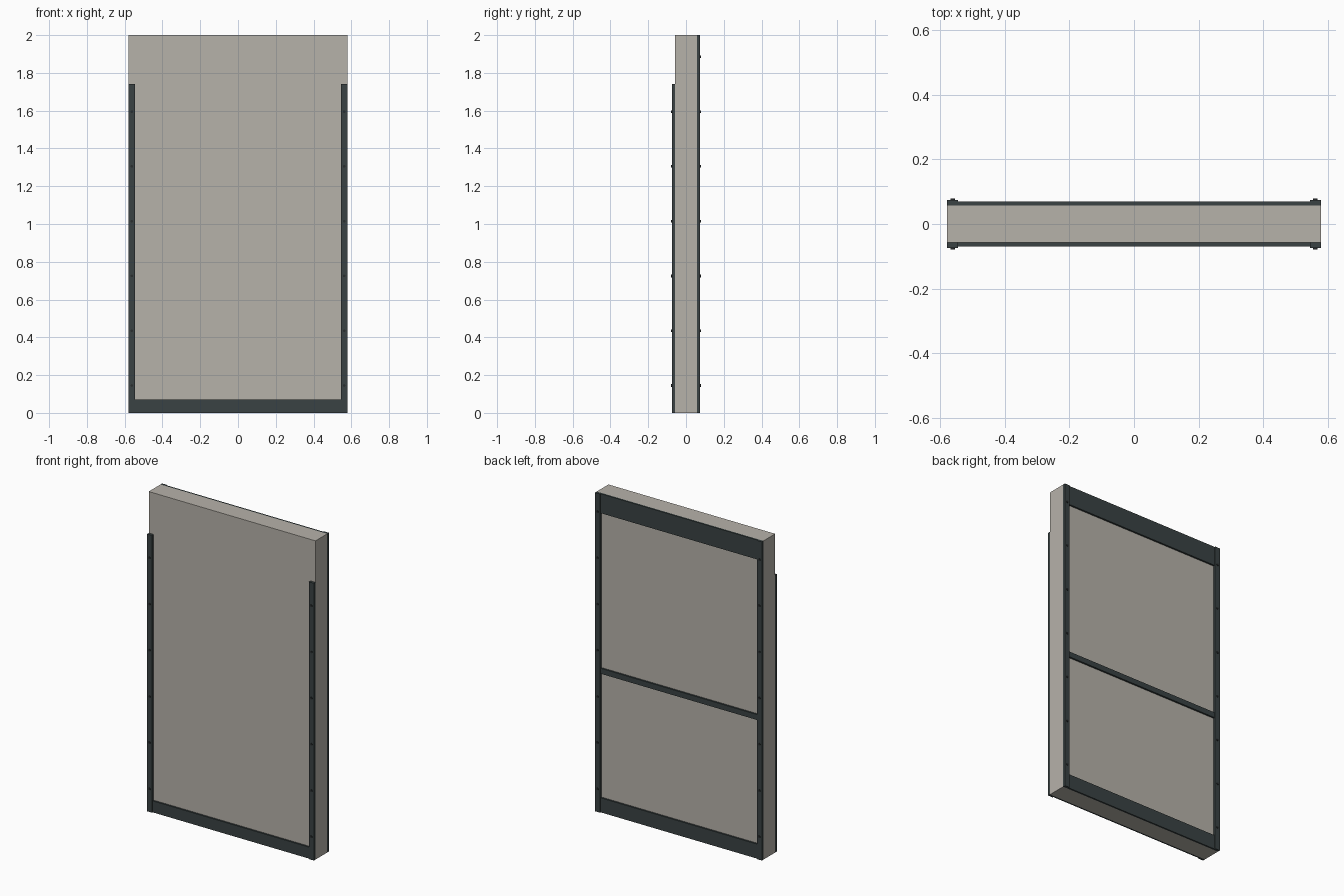
import bpy
import bmesh
from mathutils import Matrix

cube = bpy.data.objects.get("Cube")
if cube:
    bpy.data.objects.remove(cube, do_unlink=True)

HALF_W, HEIGHT = 0.579, 2.0
PANEL_Y, RAIL_Y, STRIP_Y, RIVET_Y = 0.058, 0.069, 0.075, 0.079
STRIP_W = 0.034
FRONT, BACK = -1, 1


def material(name, rgb):
    mat = bpy.data.materials.new(name)
    mat.use_nodes = True
    mat.diffuse_color = (*rgb, 1)
    mat.node_tree.nodes["Principled BSDF"].inputs["Base Color"].default_value = (*rgb, 1)
    return mat


stone = material("warm grey panel", (0.47, 0.445, 0.40))
steel = material("dark slate frame", (0.042, 0.055, 0.056))
bolt = material("dark bolt", (0.022, 0.026, 0.028))


def finish(name, bm, mat):
    mesh = bpy.data.meshes.new(name)
    bm.to_mesh(mesh)
    bm.free()
    mesh.materials.append(mat)
    obj = bpy.data.objects.new(name, mesh)
    bpy.context.collection.objects.link(obj)
    return obj


def box(name, x, y, z, mat):
    """Box from (low, high) ranges on each axis."""
    bm = bmesh.new()
    bmesh.ops.create_cube(bm, size=1)
    for v in bm.verts:
        v.co = [(r[0] + r[1]) / 2 + c * abs(r[1] - r[0])
                for r, c in zip((x, y, z), v.co)]
    return finish(name, bm, mat)


# Main slab
box("panel", (-HALF_W, HALF_W), (-PANEL_Y, PANEL_Y), (0, HEIGHT), stone)

# Horizontal rails
rails = [("front_bottom_rail", FRONT, 0, 0.072),
         ("back_bottom_rail", BACK, 0, 0.091),
         ("back_middle_rail", BACK, 0.87, 0.904),
         ("back_top_rail", BACK, HEIGHT - 0.122, HEIGHT)]
for name, face, low, high in rails:
    box(name, (-HALF_W, HALF_W), (face * PANEL_Y, face * RAIL_Y), (low, high), steel)

# Vertical edge strips with a row of round bolts each
for face, label, top, count in ((FRONT, "front", 1.74, 6), (BACK, "back", HEIGHT, 7)):
    for side, hand in ((-1, "right"), (1, "left")):
        inner, outer = side * (HALF_W - STRIP_W), side * HALF_W
        box(f"{label}_{hand}_strip", (inner, outer),
            (face * PANEL_Y, face * STRIP_Y), (0, top), steel)
        bm = bmesh.new()
        for i in range(count):
            spot = Matrix.Translation(((inner + outer) / 2, face * (STRIP_Y + RIVET_Y) / 2,
                                       0.145 + 0.29 * i))
            bmesh.ops.create_cone(bm, cap_ends=True, segments=12, radius1=0.007,
                                  radius2=0.007, depth=RIVET_Y - STRIP_Y,
                                  matrix=spot @ Matrix.Rotation(1.5708, 4, "X"))
        finish(f"{label}_{hand}_bolts", bm, bolt)
